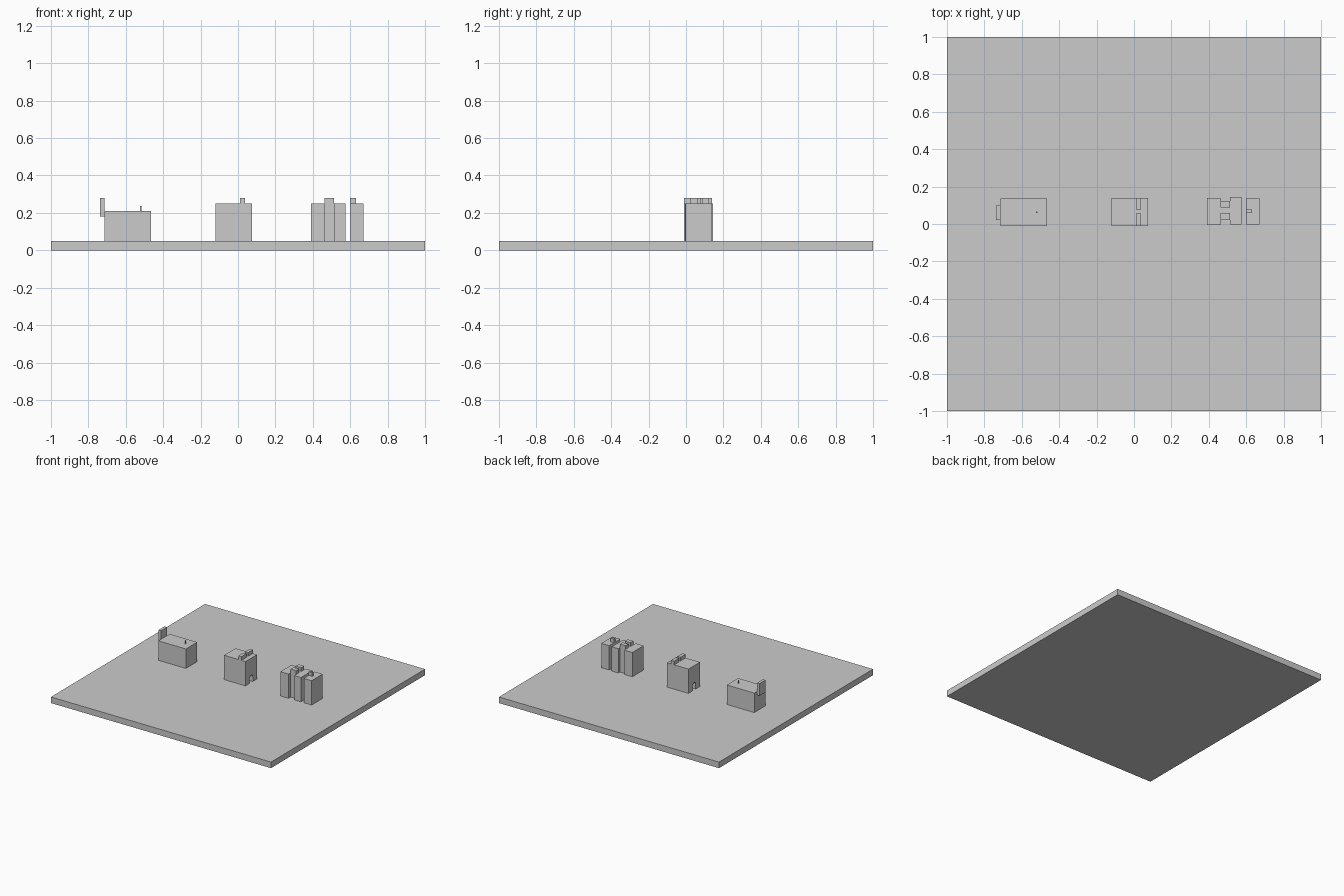
import bpy
import bmesh
import math

if "Cube" in bpy.data.objects:
    bpy.data.objects.remove(bpy.data.objects["Cube"], do_unlink=True)

grey = bpy.data.materials.new("plain_grey")
grey.use_nodes = True
grey.diffuse_color = (0.6, 0.6, 0.6, 1)
grey.node_tree.nodes["Principled BSDF"].inputs["Base Color"].default_value = grey.diffuse_color

GROUND, ROOF, TOP = 0.05, 0.25, 0.28


def prism(name, outline, x0, x1):
    """Extrude a (y, z) outline along x."""
    bm = bmesh.new()
    face = bm.faces.new([bm.verts.new((x0, y, z)) for y, z in outline])
    out = bmesh.ops.extrude_face_region(bm, geom=[face])
    moved = [v for v in out["geom"] if isinstance(v, bmesh.types.BMVert)]
    bmesh.ops.translate(bm, verts=moved, vec=(x1 - x0, 0, 0))
    bmesh.ops.recalc_face_normals(bm, faces=bm.faces)
    mesh = bpy.data.meshes.new(name)
    bm.to_mesh(mesh)
    bm.free()
    mesh.materials.append(grey)
    obj = bpy.data.objects.new(name, mesh)
    bpy.context.collection.objects.link(obj)
    return obj


def box(name, x, y, z):
    return prism(name, [(y[0], z[0]), (y[1], z[0]), (y[1], z[1]), (y[0], z[1])], *x)


# Ground slab
box("ground_slab", (-1, 1), (-1, 1), (0, GROUND))

# Low house with an end chimney and a small roof peg
box("low_house", (-0.715, -0.465), (-0.012, 0.135), (GROUND, 0.21))
box("end_chimney", (-0.738, -0.715), (0.022, 0.098), (0.18, TOP))
box("roof_peg", (-0.524, -0.517), (0.058, 0.066), (0.21, 0.237))

# Gate house with an arched passage and two roof walls
front, back, mid, radius, spring = -0.01, 0.14, 0.065, 0.02, 0.09
arch = [(mid - radius * math.cos(a), spring + radius * math.sin(a))
        for a in (math.pi * i / 8 for i in range(9))]
outline = ([(front, GROUND), (mid - radius, GROUND)] + arch
           + [(mid + radius, GROUND), (back, GROUND), (back, ROOF), (front, ROOF)])
prism("gate_house", outline, -0.12, 0.075)
box("gate_roof_wall_front", (0.01, 0.038), (front, 0.055), (ROOF, TOP))
box("gate_roof_wall_back", (0.01, 0.038), (0.077, back), (ROOF, TOP))

# Row of tall blocks with a recessed link
box("row_block_near", (0.39, 0.463), (-0.006, 0.14), (GROUND, ROOF))
box("row_link", (0.463, 0.514), (0.022, 0.124), (GROUND, ROOF))
box("row_block_middle", (0.514, 0.574), (-0.003, 0.145), (GROUND, ROOF))
box("row_block_end", (0.6, 0.672), (-0.003, 0.14), (GROUND, ROOF))
box("link_parapet_front", (0.463, 0.514), (0.022, 0.06), (ROOF, TOP))
box("link_parapet_back", (0.463, 0.514), (0.087, 0.124), (ROOF, TOP))
box("end_block_fin", (0.6, 0.632), (0.06, 0.078), (ROOF, TOP))
